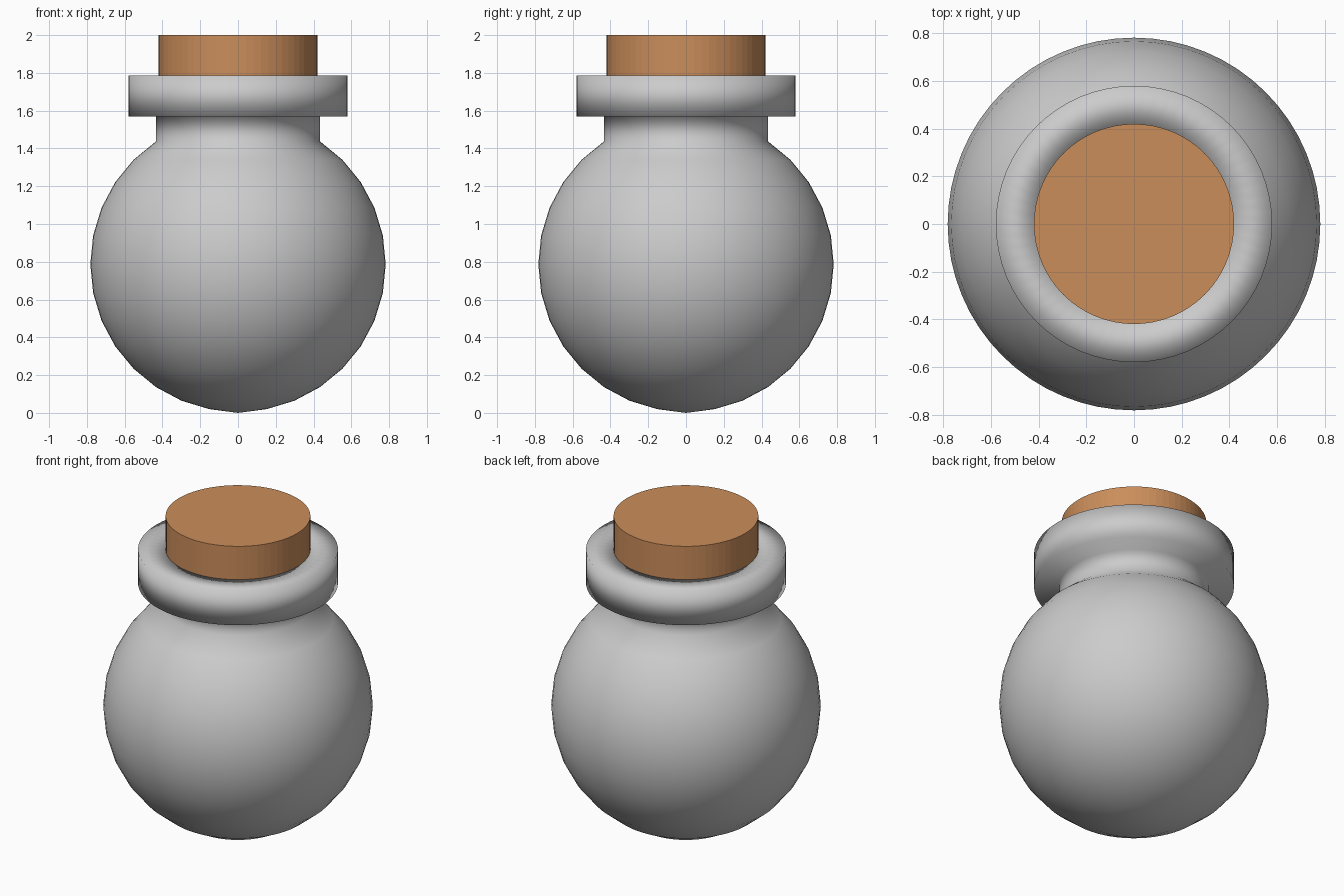
import bpy
import bmesh
import math

if "Cube" in bpy.data.objects:
    bpy.data.objects.remove(bpy.data.objects["Cube"])

SEGMENTS = 64


def lathe(name, profile, smooth):
    """Spin a closed (radius, z) profile around the z axis."""
    bm = bmesh.new()
    verts = [bm.verts.new((r, 0, z)) for r, z in profile]
    edges = [bm.edges.new(pair) for pair in zip(verts, verts[1:])]
    bmesh.ops.spin(bm, geom=verts + edges, cent=(0, 0, 0), axis=(0, 0, 1),
                   angle=math.tau, steps=SEGMENTS, use_merge=True)
    bmesh.ops.remove_doubles(bm, verts=bm.verts, dist=1e-4)
    bmesh.ops.recalc_face_normals(bm, faces=bm.faces)
    for face in bm.faces:
        face.smooth = smooth
    mesh = bpy.data.meshes.new(name)
    bm.to_mesh(mesh)
    bm.free()
    obj = bpy.data.objects.new(name, mesh)
    bpy.context.collection.objects.link(obj)
    return obj


# Round flask: sphere rings up to the neck, then neck and flared lip
R, CENTRE = 0.782, 0.787
flask_profile = []
for i in range(14):
    a = math.radians(-90 + 11.25 * i)
    flask_profile.append((max(0, R * math.cos(a)), CENTRE + R * math.sin(a)))
flask_profile[0] = (0, 0)
neck_r = flask_profile[-1][0]
flask_profile += [(neck_r, 1.57), (0.58, 1.57), (0.58, 1.787),
                  (0.415, 1.787), (0.415, 1.57), (0, 1.57)]
lathe("flask", flask_profile, True)

# Cork stopper, seated in the neck
bpy.ops.mesh.primitive_cylinder_add(vertices=SEGMENTS, radius=0.42,
                                    depth=0.40, location=(0, 0, 1.80))
cork = bpy.context.object
cork.name = "cork"
mat = bpy.data.materials.new("cork_brown")
mat.diffuse_color = (0.60, 0.27, 0.105, 1)
mat.use_nodes = True
mat.node_tree.nodes["Principled BSDF"].inputs["Base Color"].default_value = mat.diffuse_color
cork.data.materials.append(mat)
